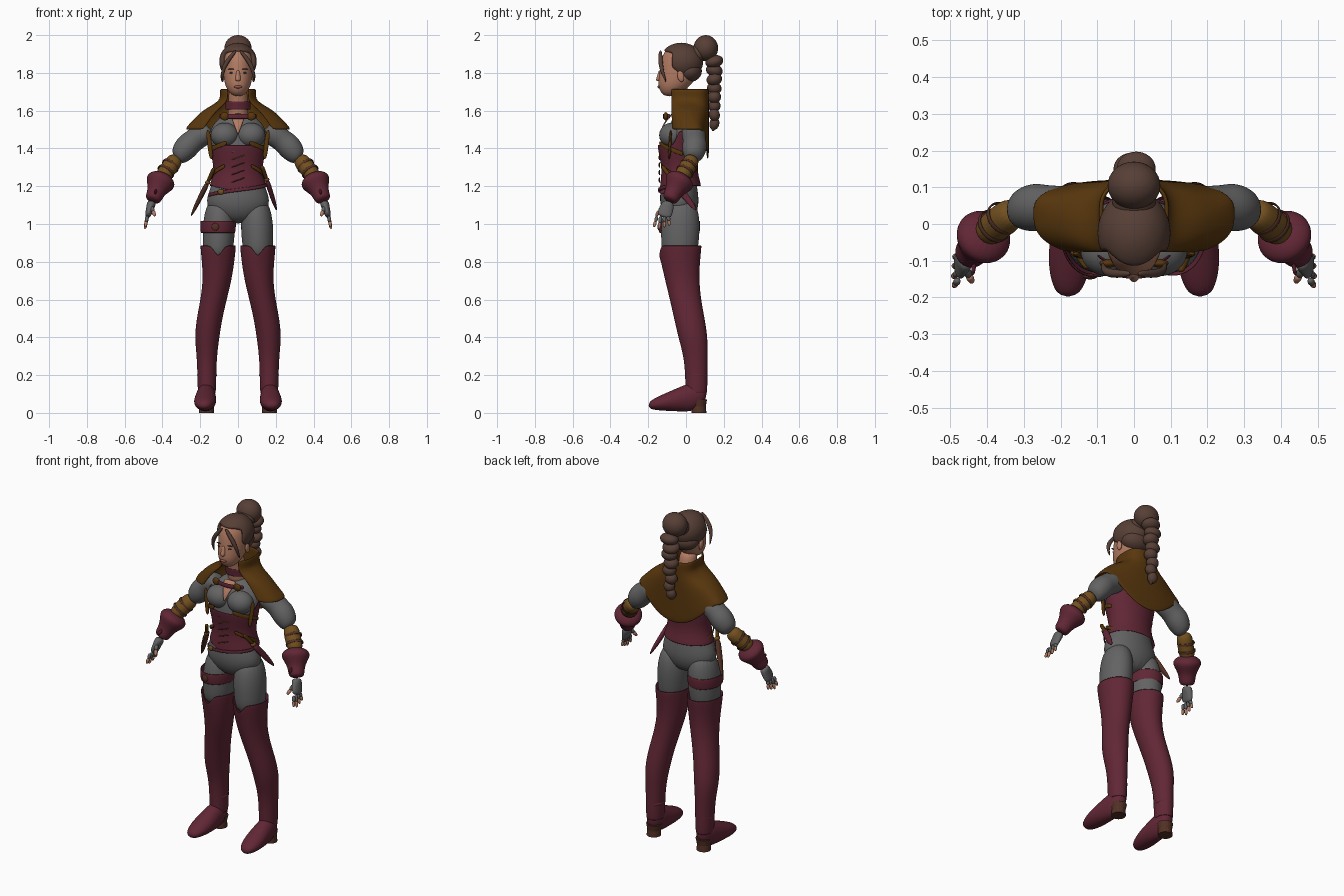
import bpy, bmesh, math
from mathutils import Vector, Matrix

if "Cube" in bpy.data.objects:
    bpy.data.objects.remove(bpy.data.objects["Cube"], do_unlink=True)

X_AXIS, Y_AXIS, Z_AXIS = Matrix.Identity(3)


def material(name, red, green, blue):
    mat = bpy.data.materials.new(name)
    mat.use_nodes = True
    mat.diffuse_color = (red, green, blue, 1)
    shader = mat.node_tree.nodes["Principled BSDF"]
    shader.inputs["Base Color"].default_value = mat.diffuse_color
    return mat


HAIR = material("hair brown", .095, .05, .037)
SKIN = material("skin", .45, .2, .125)
CLOTH = material("grey cloth", .125, .125, .125)
WINE = material("wine leather", .12, .02, .036)
CAPE = material("cape brown", .1, .038, .004)
TAN = material("tan leather", .17, .08, .014)
DARK = material("dark brown leather", .085, .03, .018)
LIPS = material("lip red", .3, .09, .07)
EYES = material("dark eye", .05, .03, .025)


def ease(t):
    t = min(max(t, 0), 1)
    return t * t * (3 - 2 * t)


def finish(name, bm, mat, mirror=False, thickness=0, smooth=2):
    bmesh.ops.recalc_face_normals(bm, faces=bm.faces)
    for face in bm.faces:
        face.smooth = smooth > 0
    mesh = bpy.data.meshes.new(name)
    bm.to_mesh(mesh)
    bm.free()
    mesh.materials.append(mat)
    obj = bpy.data.objects.new(name, mesh)
    bpy.context.scene.collection.objects.link(obj)
    if mirror:
        obj.modifiers.new("Mirror", "MIRROR")
    if thickness:
        solidify = obj.modifiers.new("Thickness", "SOLIDIFY")
        solidify.thickness, solidify.offset = thickness, 0
    if smooth:
        subsurf = obj.modifiers.new("Smooth", "SUBSURF")
        subsurf.levels = subsurf.render_levels = smooth


def sheet(name, rows, mat, closed=False, caps=False, **options):
    """Skin a grid of points, optionally closed into a tube."""
    bm = bmesh.new()
    grid = [[bm.verts.new(point) for point in row] for row in rows]
    count = len(grid[0])
    for low, high in zip(grid, grid[1:]):
        for j in range(count if closed else count - 1):
            k = (j + 1) % count
            bm.faces.new((low[j], low[k], high[k], high[j]))
    if caps:
        bm.faces.new(grid[0])
        bm.faces.new(grid[-1])
    finish(name, bm, mat, **options)


def loft(name, start, end, mat, widths, depths=1, axis=None, ref=Y_AXIS, sides=20,
         bend=None, warp=None, caps=True, **options):
    """Evenly spaced oval sections from start to end; depths may be a ratio or a list."""
    start, end = Vector(start), Vector(end)
    axis = axis or (end - start).normalized()
    across = axis.cross(ref).normalized()
    along = axis.cross(across)
    rows = []
    for i, width in enumerate(widths):
        t = i / (len(widths) - 1)
        depth = depths[i] if isinstance(depths, tuple) else width * depths
        centre = start.lerp(end, t) + (bend(t) if bend else Vector())
        row = []
        for j in range(sides):
            angle = math.tau * j / sides
            point = centre + across * width * math.cos(angle) + along * depth * math.sin(angle)
            row.append(warp(point, t) if warp else point)
        rows.append(row)
    sheet(name, rows, mat, closed=True, caps=caps, **options)


def blob(name, centre, size, mat, tilt=0, warp=None, **options):
    bm = bmesh.new()
    place = Matrix.Translation(centre) @ Matrix.Rotation(tilt, 4, "X") @ Matrix.Diagonal((*size, 1))
    bmesh.ops.create_uvsphere(bm, u_segments=24, v_segments=16, radius=1, matrix=place)
    if warp:
        for vert in bm.verts:
            vert.co = warp(vert.co)
    finish(name, bm, mat, smooth=1, **options)


def strap(name, angles, heights, radii, width, mat, **options):
    """A flat band wrapped round the torso; angles are measured from the front."""
    rows = []
    for i in range(9):
        angle, z = (a + (b - a) * i / 8 for a, b in (angles, heights))
        x, y = radii[0] * math.sin(angle), -.04 - radii[1] * math.cos(angle)
        rows.append([(x, y, z - width), (x, y, z + width)])
    sheet(name, rows, mat, thickness=.008, **options)


# Torso, hips and thighs
loft("torso", (0, -.03, 1), (0, 0, 1.6), CLOTH, (.08, .19, .14, .12, .135, .17, .06),
     (.06, .112, .095, .085, .092, .09, .05), axis=Z_AXIS, bend=lambda t: Y_AXIS * -.02 * math.sin(math.pi * t))
blob("bust", (.07, -.075, 1.47), (.076, .068, .066), CLOTH, mirror=True)
loft("thigh", (.108, -.035, .8), (.095, -.025, 1.14), CLOTH, (.075, .085, .088, .06), 1.2,
     axis=Z_AXIS, mirror=True)
loft("thigh_strap", (-.106, -.035, .95), (-.105, -.035, 1.02), WINE, (.09, .093), 1.18,
     axis=Z_AXIS, caps=False, thickness=.008)
blob("thigh_strap_buckle", (-.12, -.143, .985), (.02, .008, .02), DARK)


# Boots: the shaft leans in and forward up the leg, with a notched top edge
def boot_lean(t):
    return X_AXIS * -.06 * ease(2 * t - .7) - Y_AXIS * .085 * ease(1.3 * t - .2)


def boot_notch(point, t):
    if t == 1 and point.y < -.06:
        point.z -= .06 * math.exp(-((point.x - .105) / .025) ** 2)
    return point


loft("boot_shaft", (.165, .055, .1), (.165, .055, .89), WINE,
     (.045, .047, .05, .062, .065, .066, .072, .082, .093), 1.2, axis=Z_AXIS, sides=32, bend=boot_lean,
     warp=boot_notch, caps=False, thickness=.006, mirror=True)
blob("boot_ankle_band", (.164, .056, .2), (.053, .058, .025), WINE, mirror=True)
loft("boot_foot", (.165, .11, .1), (.18, -.2, .04), WINE, (.03, .05, .055, .06, .055, .03),
     (.04, .08, .07, .055, .04, .02), axis=-Y_AXIS, ref=Z_AXIS, mirror=True)
loft("boot_heel", (.167, .068, 0), (.165, .066, .07), DARK, (.04, .038, .045), axis=Z_AXIS, smooth=0, mirror=True)


# Corset: pointed at the front, rising at the back, laced down the middle
def corset_edges(point, t):
    if t == 0 and point.y < -.08:
        point.z -= .035 * (1 - abs(point.x) / .15)
    if t == 1 and point.y > -.06:
        point.z += .08
        point.x *= 1.12
    return point


loft("corset", (0, -.03, 1.2), (0, -.04, 1.42), WINE, (.15, .13, .128, .14, .15), .73, axis=Z_AXIS,
     sides=28, warp=corset_edges, caps=False, thickness=.006)
for k in range(5):
    z = 1.22 + .04 * k
    strap("corset_lace_%d" % k, (-.25, .25), (z, z + .025), (.14, .102), .003, TAN)
strap("chest_strap", (.4, 1.8), (1.43, 1.37), (.15, .11), .013, CAPE, mirror=True)
strap("waist_strap", (.5, 2), (1.31, 1.22), (.14, .105), .012, CAPE, mirror=True)
strap("hip_belt", (-1.5, 1.5), (1.15, 1.21), (.16, .107), .01, WINE)
blob("belt_buckle", (-.09, -.13, 1.17), (.018, .008, .014), TAN)
loft("shoulder_strap", (.14, -.09, 1.34), (.16, -.08, 1.5), CAPE, (.012, .012, .012), .6, mirror=True)


# A sheathed dagger on each hip
def dagger(side, hilt, guard, tip, mat):
    loft(side + "_dagger_hilt", hilt, guard, CAPE, (.012, .01, .012))
    blob(side + "_dagger_guard", guard, (.014, .02, .012), TAN)
    loft(side + "_dagger_sheath", guard, tip, mat, (.014, .013, .012, .004), 1.5)


dagger("left", (.125, -.13, 1.31), (.152, -.07, 1.235), (.205, .055, 1.07), WINE)
dagger("right", (-.125, -.12, 1.3), (-.16, -.07, 1.22), (-.25, .01, 1.04), DARK)

# Neck, open collar and choker
loft("neck", (0, .005, 1.54), (0, -.03, 1.73), SKIN, (.06, .053, .05, .05), axis=Z_AXIS)
neckline = []
for k in range(5):
    t = k / 4
    w, y, z = .002 + .043 * t, .06 * t * t - .134, 1.475 + .11 * t
    neckline.append([(-w, y + .006, z), (0, y, z), (w, y + .006, z)])
sheet("neckline_skin", neckline, SKIN, thickness=.006)
loft("choker", (0, 0, 1.605), (0, -.008, 1.65), WINE, (.066, .062, .063), axis=Z_AXIS, caps=False, thickness=.008)

# Cape with a standing collar, open at the front and long at the back
cape_rows = []
for i in range(9):
    t, row = i / 8, []
    spread = .09 + .185 * max(0, (t - .35) / .65) ** .6
    for j in range(33):
        angle = (2.6 - .1 * t) * (j / 16 - 1)
        s, c = math.sin(angle), math.cos(angle)
        x = spread * math.copysign(abs(s) ** .8, s)
        y = .03 + .085 * (1 if c > 0 else 1.4) * math.copysign(abs(c) ** .7, c)
        drop = .16 * t * t * max(0, c) ** .5 * max(0, 1 - (x / .25) ** 2)
        row.append((x, y, 1.715 - .215 * t - drop))
    cape_rows.append(row)
sheet("cape", cape_rows, CAPE, thickness=.012)
strap("cape_clasp", (-1, 1), (1.57, 1.57), (.12, .08), .014, WINE)
blob("clasp_stud", (.07, -.107, 1.57), (.024, .012, .022), CAPE, mirror=True)

# Arms: puffed sleeve, bracer, flared gauntlet and flat palm
shoulder, elbow = Vector((.14, .03, 1.5)), Vector((.33, .04, 1.345))
cuff, wrist, knuckles = Vector((.41, -.03, 1.24)), Vector((.455, -.09, 1.12)), Vector((.48, -.12, 1.035))
loft("sleeve", shoulder, elbow, CLOTH, (.05, .06, .064, .06, .067, .062, .04), mirror=True,
     bend=lambda t: (Z_AXIS + Y_AXIS * .5) * .02 * math.sin(math.pi * t))
loft("bracer", shoulder.lerp(elbow, .95), cuff, TAN, (.04, .046, .044, .04), mirror=True)
for k in range(2):
    middle = .3 + .3 * k
    loft("bracer_strap_%d" % k, elbow.lerp(cuff, middle), elbow.lerp(cuff, middle + .1), DARK,
         (.047, .047), caps=False, thickness=.006, mirror=True)
loft("gauntlet", elbow.lerp(cuff, .8), wrist, WINE, (.04, .085, .07, .05, .045, .04), mirror=True)
loft("gauntlet_tie", (.43, -.08, 1.18), (.44, -.14, 1.165), WINE, (.006, .006, .006), 2, ref=Z_AXIS, mirror=True)
loft("palm", wrist, knuckles, CLOTH, (.026, .022, .018, .014), (.03, .036, .04, .036), mirror=True)


# Gloved fingers with bare tips
def digit(name, start, way, length, radius):
    start, way = Vector(start), Vector(way).normalized() * length
    loft(name + "_glove", start, start + way * .6, CLOTH, (radius, radius), sides=10, mirror=True)
    loft(name + "_tip", start + way * .5, start + way, SKIN, (radius * .9, radius * .85, radius * .5),
         sides=10, mirror=True)


for k, name in enumerate(("index", "middle", "ring", "little")):
    digit(name, (.479, -.152 + .019 * k, 1.045), (.2, .15 * k - .3, -1), .075 - .01 * abs(k - 1), .011)
digit("thumb", (.46, -.12, 1.095), (-.3, -.6, -.8), .07, .013)

# Head and face
loft("head", (0, -.09, 1.675), (0, -.03, 1.945), SKIN, (.03, .065, .075, .08, .08, .075, .045),
     (.03, .08, .098, .105, .108, .095, .06), axis=Z_AXIS, sides=24,
     bend=lambda t: Y_AXIS * .025 * math.sin(math.pi * t))
loft("nose", (0, -.135, 1.815), (0, -.146, 1.755), SKIN, (.009, .01, .015, .014), axis=Z_AXIS, mirror=False)
blob("lips", (0, -.142, 1.726), (.021, .009, .008), LIPS)
blob("eye", (.033, -.129, 1.8), (.013, .005, .005), EYES, mirror=True)
blob("eyebrow", (.033, -.13, 1.82), (.02, .006, .003), HAIR, mirror=True)
blob("ear", (.082, -.028, 1.782), (.01, .018, .03), SKIN, tilt=.2, mirror=True)


# Hair: cap drawn back from the face, loose locks, bun and braid
def hairline(point):
    if point.y < -.06 and abs(point.x) < .075 and point.z < 1.9:
        point.y += .05
    return point


blob("hair_cap", (0, -.025, 1.86), (.101, .118, .1), HAIR, warp=hairline)
blob("hair_nape", (0, .015, 1.81), (.088, .07, .06), HAIR)
loft("loose_lock", (.01, -.135, 1.92), (.085, -.105, 1.75), HAIR, (.008, .012, .012, .008, .003), mirror=True,
     bend=lambda t: (X_AXIS - Y_AXIS * .5) * .025 * math.sin(math.pi * t))
blob("bun", (0, .105, 1.931), (.073, .066, .069), HAIR)
blob("bun_base", (0, .06, 1.9), (.06, .05, .05), HAIR)
for k in range(8):
    size, swing = .054 - .0035 * k, (-1) ** k
    blob("braid_knot_%d" % k, (.006 * swing, .15, 1.86 - .047 * k), (size, size * .9, .034), HAIR, tilt=.25 * swing)
loft("braid_tip", (0, .15, 1.54), (0, .142, 1.49), HAIR, (.022, .018, .004))
